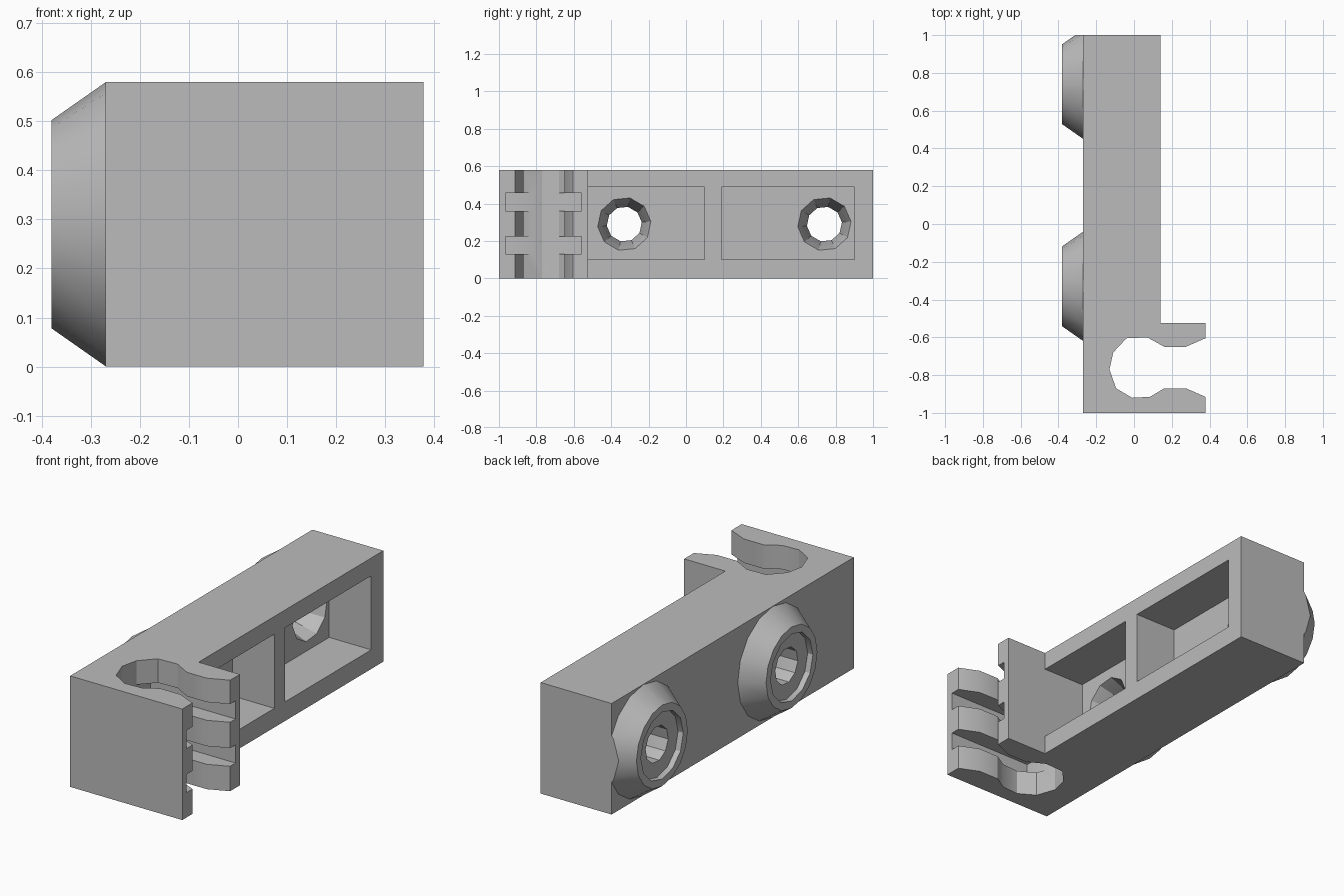
import bpy, bmesh, math

cube = bpy.data.objects.get("Cube")
if cube:
    bpy.data.objects.remove(cube, do_unlink=True)

grey = bpy.data.materials.new("light grey plastic")
grey.use_nodes = True
colour = (0.5, 0.5, 0.5, 1)
grey.diffuse_color = colour
grey.node_tree.nodes["Principled BSDF"].inputs["Base Color"].default_value = colour


def finish(bm, name):
    bmesh.ops.recalc_face_normals(bm, faces=bm.faces)
    mesh = bpy.data.meshes.new(name)
    bm.to_mesh(mesh)
    bm.free()
    mesh.materials.append(grey)
    obj = bpy.data.objects.new(name, mesh)
    bpy.context.collection.objects.link(obj)
    return obj


def prism(name, outline, z0, z1):
    """Extrude an xy outline from z0 to z1."""
    bm = bmesh.new()
    face = bm.faces.new([bm.verts.new((x, y, z0)) for x, y in outline])
    side = bmesh.ops.extrude_face_region(bm, geom=[face])["geom"]
    verts = [v for v in side if isinstance(v, bmesh.types.BMVert)]
    bmesh.ops.translate(bm, verts=verts, vec=(0, 0, z1 - z0))
    return finish(bm, name)


def box(name, x0, x1, y0, y1, z0, z1):
    return prism(name, [(x0, y0), (x1, y0), (x1, y1), (x0, y1)], z0, z1)


def lathe(name, profile, y, sides, turn=0.0):
    """Solid turned about an axis along x, from (x, radius) pairs."""
    bm = bmesh.new()
    rings = []
    for x, r in profile:
        angles = [math.tau * i / sides + turn for i in range(sides)]
        rings.append([bm.verts.new((x, y + r * math.cos(a), MID_Z + r * math.sin(a)))
                      for a in angles])
    for a, b in zip(rings, rings[1:]):
        for i in range(sides):
            j = (i + 1) % sides
            bm.faces.new((a[i], a[j], b[j], b[i]))
    bm.faces.new(rings[0])
    bm.faces.new(rings[-1])
    return finish(bm, name)


def combine(target, tool, operation):
    """Apply a boolean and discard the tool."""
    mod = target.modifiers.new("cut", 'BOOLEAN')
    mod.operation = operation
    mod.solver = 'EXACT'
    mod.object = tool
    graph = bpy.context.evaluated_depsgraph_get()
    mesh = bpy.data.meshes.new_from_object(target.evaluated_get(graph))
    target.modifiers.clear()
    target.data = mesh
    bpy.data.objects.remove(tool, do_unlink=True)


BACK, FRONT, TIP = -0.27, 0.14, 0.378
HEIGHT, MID_Z = 0.58, 0.29
STUD_FACE, POCKET_FLOOR = -0.38, -0.103
HOLES = (-0.33, 0.74)

# Bar with the clip block at its end
bracket = prism("clip_bracket", [(BACK, -1), (TIP, -1), (TIP, -0.525), (FRONT, -0.525),
                                 (FRONT, 1), (BACK, 1)], 0, HEIGHT)

# Conical studs, trimmed flush with the end of the bar
for y in HOLES:
    stud = lathe("stud", [(STUD_FACE, 0.212), (BACK, 0.289), (BACK + 0.05, 0.25)], y, 16)
    combine(stud, box("trim", -1, 1, 1, 2, -1, 1), 'DIFFERENCE')
    combine(bracket, stud, 'UNION')

# Rectangular pockets
for y0, y1 in ((-0.525, 0.1), (0.19, 0.9)):
    combine(bracket, box("pocket", POCKET_FLOOR, 0.5, y0, y1, 0.1, 0.487), 'DIFFERENCE')

# Shallow stud recesses and countersunk through holes
for y in HOLES:
    combine(bracket, lathe("recess", [(-0.5, 0.175), (STUD_FACE + 0.03, 0.175)], y, 12),
            'DIFFERENCE')
    combine(bracket, lathe("screw_hole", [(-0.5, 0.094), (-0.24, 0.094),
                                          (POCKET_FLOOR, 0.143), (POCKET_FLOOR + 0.02, 0.143)],
                           y, 10, 0.1), 'DIFFERENCE')

# Snap-in slot
slot = [(0.5, -0.605), (TIP, -0.605), (0.275, -0.65), (0.16, -0.65), (0.07, -0.6),
        (-0.04, -0.605), (-0.11, -0.68), (-0.13, -0.77), (-0.095, -0.87),
        (-0.01, -0.92), (0.085, -0.915), (0.16, -0.87), (0.275, -0.87),
        (TIP, -0.915), (0.5, -0.915)]
combine(bracket, prism("slot", slot, -0.1, HEIGHT + 0.1), 'DIFFERENCE')

# Two strap grooves through the clip arms
for z in (0.13, 0.36):
    combine(bracket, box("groove", -0.113, 0.5, -0.965, -0.56, z, z + 0.095), 'DIFFERENCE')

bpy.ops.object.select_all(action='DESELECT')
bracket.select_set(True)
bpy.context.view_layer.objects.active = bracket
bpy.ops.object.shade_smooth_by_angle(angle=math.radians(30))
